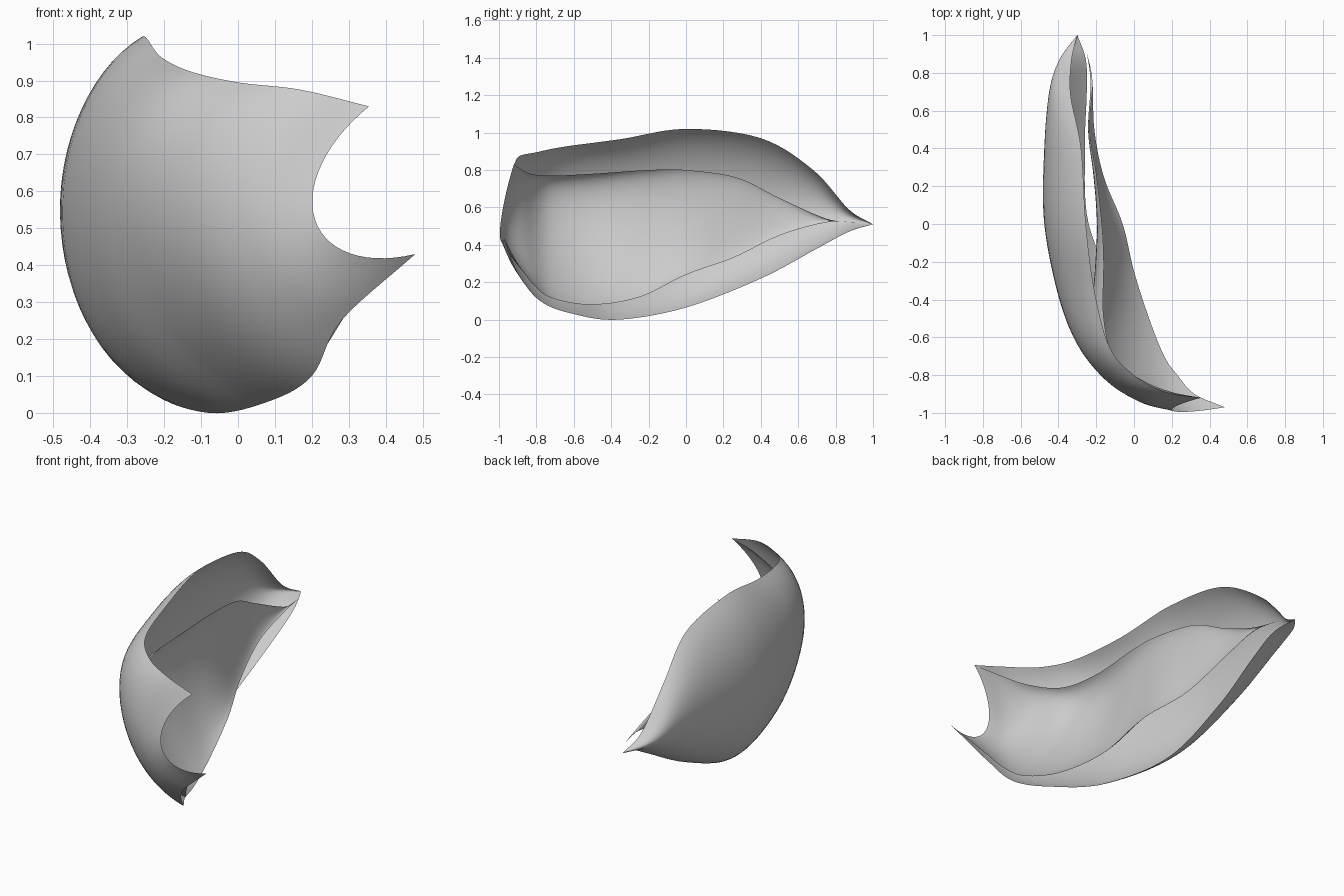
import bpy
import bmesh
from math import sin, cos, radians
from mathutils import Vector

default_cube = bpy.data.objects.get("Cube")
if default_cube:
    bpy.data.objects.remove(default_cube, do_unlink=True)

# One plain pale husk colour
husk = bpy.data.materials.new("pale_grey_husk")
husk.use_nodes = True
husk_colour = (0.6, 0.6, 0.6, 1.0)
husk.diffuse_color = husk_colour
husk.node_tree.nodes["Principled BSDF"].inputs["Base Color"].default_value = husk_colour

SPREAD = radians(70)
ARC_STEPS = 28
SECTION_STEPS = 7


def catmull_rom(points, steps):
    """Smooth path through the given points."""
    first = points[0] * 2 - points[1]
    last = points[-1] * 2 - points[-2]
    padded = [first] + points + [last]
    path = []
    for a, b, c, d in zip(padded, padded[1:], padded[2:], padded[3:]):
        for step in range(steps):
            t = step / steps
            path.append(0.5 * (2 * b + (c - a) * t
                               + (2 * a - 5 * b + 4 * c - d) * t * t
                               + (3 * b - a - 3 * c + d) * t ** 3))
    return path + [points[-1]]


def arc(upper, middle, lower):
    """Elliptical cross-section from the upper rim to the lower rim."""
    centre = (upper + lower) / 2
    half = (upper - lower) / 2
    bulge = middle - centre
    row = []
    for step in range(ARC_STEPS + 1):
        angle = SPREAD * (1 - 2 * step / ARC_STEPS)
        depth = (cos(angle) - cos(SPREAD)) / (1 - cos(SPREAD))
        row.append(centre + half * sin(angle) / sin(SPREAD) + bulge * depth)
    return row


def loft_sheet(name, upper_rim, spine, lower_rim):
    """Thin curved sheet lofted along its two rims and its spine."""
    rails = [catmull_rom([Vector(p) for p in rail], SECTION_STEPS)
             for rail in (upper_rim, spine, lower_rim)]
    bm = bmesh.new()
    rows = [[bm.verts.new(p) for p in arc(*section)] for section in zip(*rails)]
    for row, following in zip(rows, rows[1:]):
        for i in range(ARC_STEPS):
            bm.faces.new((row[i], row[i + 1], following[i + 1], following[i]))
    bmesh.ops.remove_doubles(bm, verts=bm.verts, dist=0.0005)
    for face in bm.faces:
        face.smooth = True
    mesh = bpy.data.meshes.new(name)
    bm.to_mesh(mesh)
    bm.free()
    mesh.materials.append(husk)
    sheet = bpy.data.objects.new(name, mesh)
    bpy.context.collection.objects.link(sheet)


# The two sheets share the notched front edge
front_top = (0.355, -0.92, 0.83)
front_notch = (0.208, -0.99, 0.525)
front_point = (0.48, -0.97, 0.43)

# Outer husk: deep bowl running from the back tip to the notched front
back_tip = (-0.3, 1.0, 0.51)
loft_sheet(
    "outer_husk",
    upper_rim=[back_tip, (-0.33, 0.87, 0.59), (-0.335, 0.68, 0.8), (-0.28, 0.4, 0.97),
               (-0.255, 0.0, 1.02), (-0.21, -0.35, 0.965), (-0.13, -0.65, 0.925),
               (0.0, -0.8, 0.895), (0.17, -0.89, 0.875), front_top],
    spine=[back_tip, (-0.39, 0.87, 0.53), (-0.445, 0.7, 0.56), (-0.475, 0.4, 0.56),
           (-0.475, 0.0, 0.53), (-0.395, -0.38, 0.48), (-0.285, -0.63, 0.47),
           (-0.13, -0.83, 0.48), (0.04, -0.945, 0.51), front_notch],
    lower_rim=[back_tip, (-0.255, 0.87, 0.47), (-0.25, 0.7, 0.38), (-0.26, 0.4, 0.22),
               (-0.24, 0.0, 0.065), (-0.08, -0.36, 0.0), (0.08, -0.6, 0.03),
               (0.2, -0.78, 0.1), (0.28, -0.9, 0.25), front_point],
)

# Inner husk: nearly flat lining that parts from the bowl toward the back
inner_tip = (-0.25, 0.91, 0.52)
loft_sheet(
    "inner_husk",
    upper_rim=[inner_tip, (-0.22, 0.75, 0.54), (-0.235, 0.5, 0.65), (-0.2, 0.27, 0.76),
               (-0.17, 0.0, 0.8), (-0.16, -0.2, 0.8), (-0.16, -0.5, 0.78),
               (-0.1, -0.72, 0.77), (0.05, -0.83, 0.78), (0.2, -0.89, 0.81), front_top],
    spine=[inner_tip, (-0.23, 0.75, 0.53), (-0.24, 0.5, 0.55), (-0.21, 0.25, 0.55),
           (-0.18, 0.0, 0.51), (-0.185, -0.25, 0.47), (-0.19, -0.52, 0.46),
           (-0.13, -0.74, 0.48), (0.0, -0.87, 0.5), (0.1, -0.95, 0.51), front_notch],
    lower_rim=[inner_tip, (-0.22, 0.75, 0.52), (-0.21, 0.5, 0.45), (-0.16, 0.25, 0.33),
               (-0.06, 0.0, 0.24), (0.0, -0.25, 0.12), (0.08, -0.5, 0.08),
               (0.16, -0.7, 0.11), (0.23, -0.8, 0.17), (0.32, -0.9, 0.3), front_point],
)
